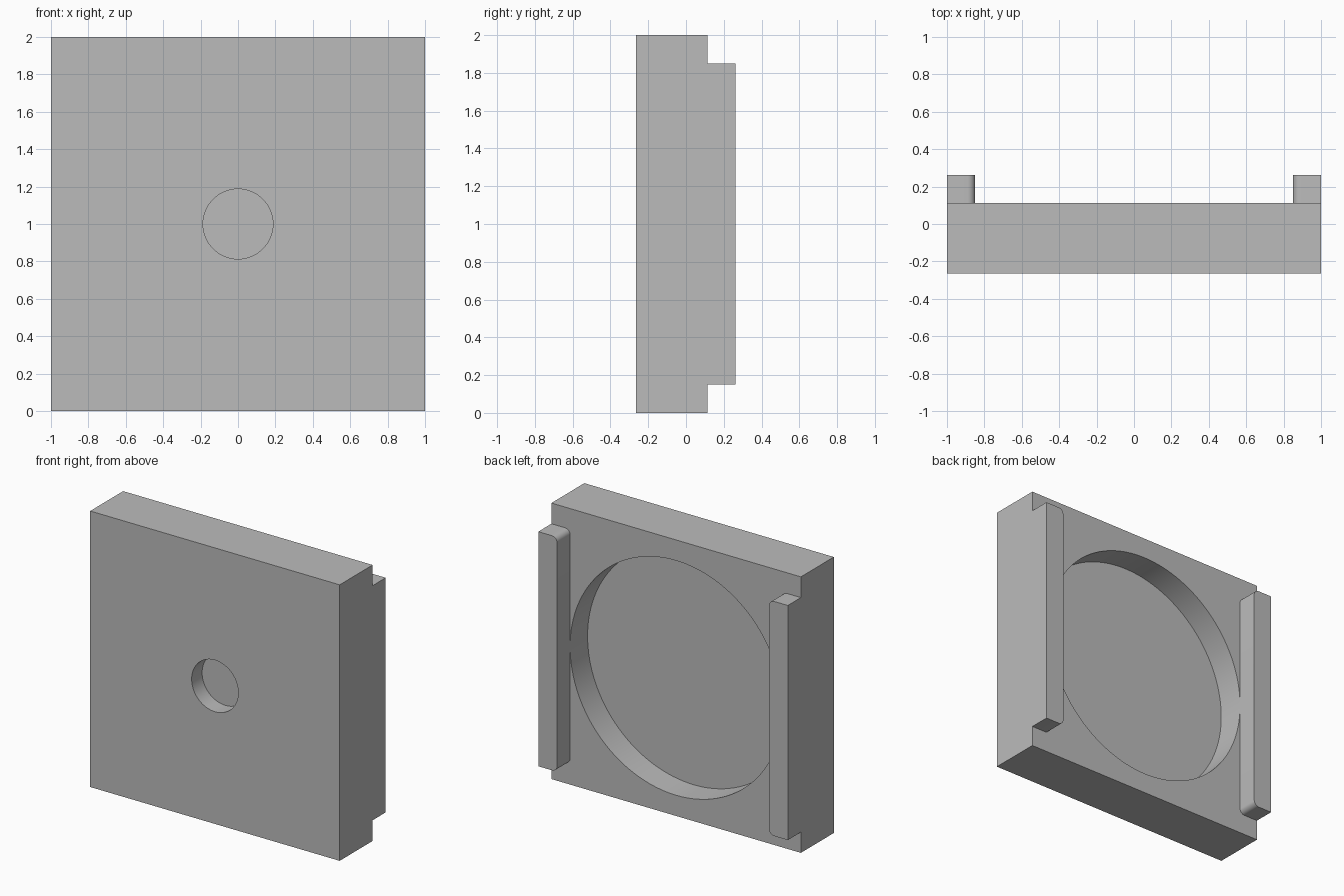
import bpy, bmesh, math
from mathutils import Matrix

cube = bpy.data.objects.get("Cube")
if cube:
    bpy.data.objects.remove(cube, do_unlink=True)

FRONT, FACE, BACK = -0.264, 0.113, 0.263
RAIL_W, RAIL_BOTTOM, RAIL_TOP, ROUND = 0.15, 0.15, 1.85, 0.04
RECESS_R, RECESS_DEPTH = 0.85, 0.2
HOLE_R, HOLE_DEPTH = 0.187, 0.12

grey = bpy.data.materials.new("plain_grey")
grey.use_nodes = True
colour = (0.5, 0.5, 0.5, 1)
grey.diffuse_color = colour
grey.node_tree.nodes["Principled BSDF"].inputs["Base Color"].default_value = colour


def make_object(name, bm):
    bmesh.ops.recalc_face_normals(bm, faces=bm.faces)
    mesh = bpy.data.meshes.new(name)
    bm.to_mesh(mesh)
    bm.free()
    mesh.materials.append(grey)
    obj = bpy.data.objects.new(name, mesh)
    bpy.context.collection.objects.link(obj)
    return obj


def box(x0, x1, y0, y1, z0, z1):
    bm = bmesh.new()
    centre = ((x0 + x1) / 2, (y0 + y1) / 2, (z0 + z1) / 2)
    size = Matrix.Diagonal((x1 - x0, y1 - y0, z1 - z0, 1))
    bmesh.ops.create_cube(bm, size=1, matrix=Matrix.Translation(centre) @ size)
    return bm


def round_cutter(name, radius, y0, y1, sides):
    bm = bmesh.new()
    place = Matrix.Translation((0, (y0 + y1) / 2, 1)) @ Matrix.Rotation(math.pi / 2, 4, "X")
    bmesh.ops.create_cone(bm, cap_ends=True, segments=sides, radius1=radius,
                          radius2=radius, depth=y1 - y0, matrix=place)
    obj = make_object(name, bm)
    obj.hide_render = True
    obj.hide_set(True)
    return obj


def smooth(obj):
    bpy.ops.object.select_all(action="DESELECT")
    obj.select_set(True)
    bpy.context.view_layer.objects.active = obj
    bpy.ops.object.shade_smooth_by_angle(angle=math.radians(30))


# Square block with a wide round recess behind and a small blind hole in front
block = make_object("block", box(-1, 1, FRONT, FACE, 0, 2))
cutters = [
    round_cutter("recess_cutter", RECESS_R, FACE - RECESS_DEPTH, FACE + 0.1, 128),
    round_cutter("hole_cutter", HOLE_R, FRONT - 0.1, FRONT + HOLE_DEPTH, 64),
]
bpy.context.view_layer.objects.active = block
for cutter in cutters:
    cut = block.modifiers.new(cutter.name, "BOOLEAN")
    cut.operation = "DIFFERENCE"
    cut.solver = "EXACT"
    cut.object = cutter
    bpy.ops.object.modifier_apply(modifier=cut.name)
    bpy.data.objects.remove(cutter, do_unlink=True)
smooth(block)

# Upright rails along both sides of the back, inner corners rounded
for name, side in (("left_rail", 1), ("right_rail", -1)):
    inner = side * (1 - RAIL_W)
    bm = box(min(side, inner), max(side, inner), FACE, BACK, RAIL_BOTTOM, RAIL_TOP)
    corners = [e for e in bm.edges
               if all(abs(v.co.x - inner) < 0.001 for v in e.verts)
               and abs(e.verts[0].co.z - e.verts[1].co.z) < 0.001]
    bmesh.ops.bevel(bm, geom=corners, offset=ROUND, offset_type="OFFSET",
                    segments=8, profile=0.5, affect="EDGES")
    smooth(make_object(name, bm))
